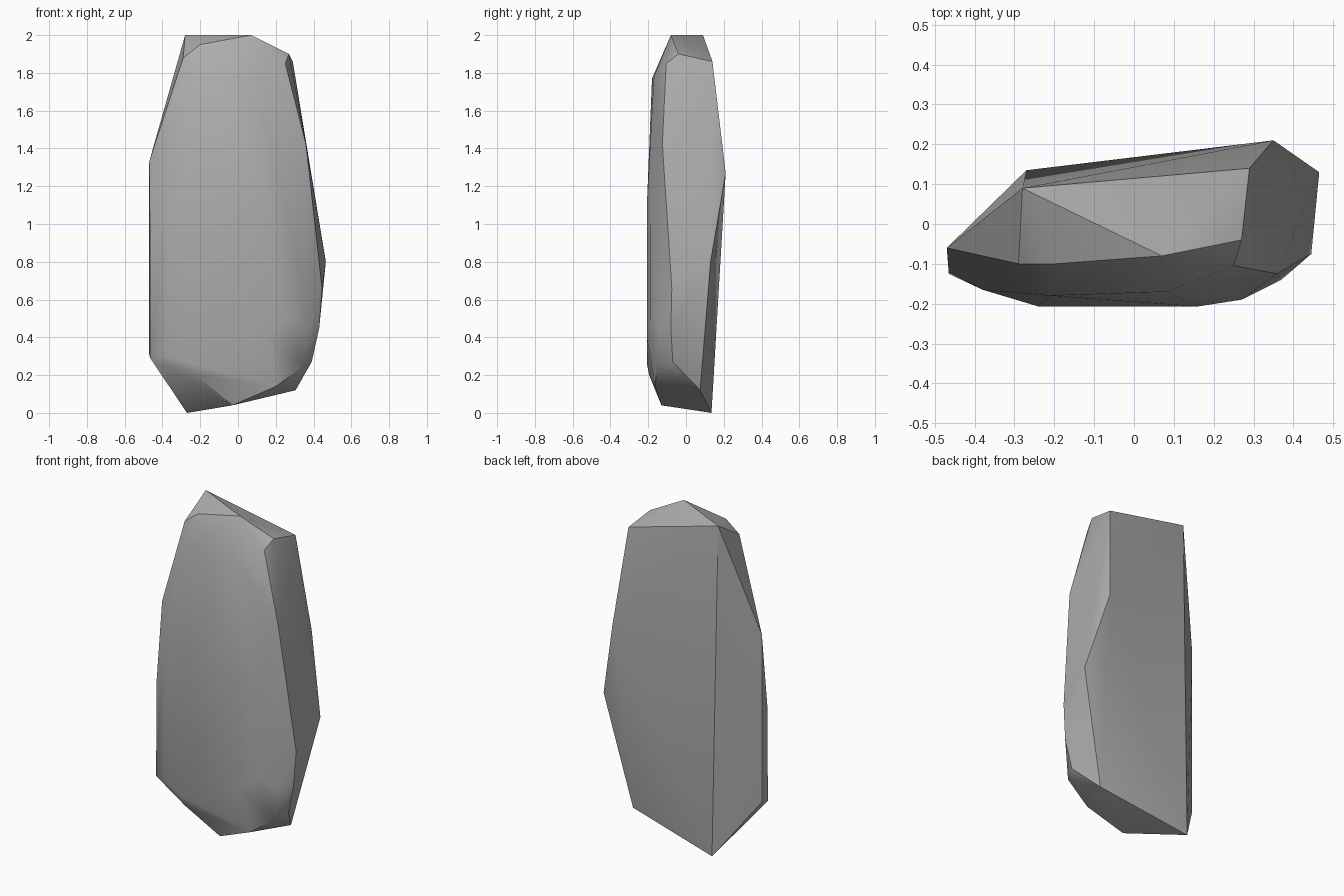
import bpy
import bmesh
from math import radians

default = bpy.data.objects.get("Cube")
if default:
    bpy.data.objects.remove(default, do_unlink=True)

# Stone colour
stone = bpy.data.materials.new("stone_grey")
grey = (0.42, 0.42, 0.42, 1.0)
stone.use_nodes = True
stone.diffuse_color = grey
stone.node_tree.nodes["Principled BSDF"].inputs["Base Color"].default_value = grey

# Corners of the chipped crown
crown = [(-.28, .09, 2), (.07, -.08, 2), (.27, -.04, 1.9), (.29, .14, 1.86),
         (.25, -.105, 1.85), (-.29, -.1, 1.88), (-.2, -.1, 1.95)]

# Left and right flanks, with the ridge at the back
flanks = [(-.47, -.06, 1.33), (-.47, -.06, .31), (-.465, -.125, .29),
          (-.465, -.12, .87), (.35, .21, 1.27), (.465, .13, .8),
          (.36, -.125, 1.42), (.445, -.075, .66), (.43, -.08, .45)]

# Softly bulging front
front = [(-.21, -.18, 1.77), (.08, -.17, 1.78), (-.24, -.207, 1.1),
         (.16, -.207, 1.1), (-.24, -.207, .26), (.16, -.207, .4),
         (.27, -.19, .5), (.27, -.19, 1), (-.38, -.165, .3),
         (-.38, -.165, 1.1), (.37, -.14, .45)]

# Broken foot
foot = [(.39, -.07, .27), (.35, -.15, .25), (.305, .075, .12),
        (.2, -.165, .14), (-.03, -.13, .04), (-.27, .135, 0),
        (-.22, -.195, .2)]

# Wrap the corners in a faceted convex skin
bm = bmesh.new()
for corner in crown + flanks + front + foot:
    bm.verts.new(corner)
hull = bmesh.ops.convex_hull(bm, input=bm.verts[:])
inner = {v for v in hull["geom_interior"] + hull["geom_unused"]
         if isinstance(v, bmesh.types.BMVert)}
bmesh.ops.delete(bm, geom=list(inner), context="VERTS")
bmesh.ops.recalc_face_normals(bm, faces=bm.faces[:])

mesh = bpy.data.meshes.new("standing_rock")
bm.to_mesh(mesh)
bm.free()
mesh.materials.append(stone)
rock = bpy.data.objects.new("standing_rock", mesh)
bpy.context.collection.objects.link(rock)

# Smooth the broad faces and keep the chipped edges sharp
bpy.ops.object.select_all(action="DESELECT")
rock.select_set(True)
bpy.context.view_layer.objects.active = rock
bpy.ops.object.shade_smooth_by_angle(angle=radians(30))
